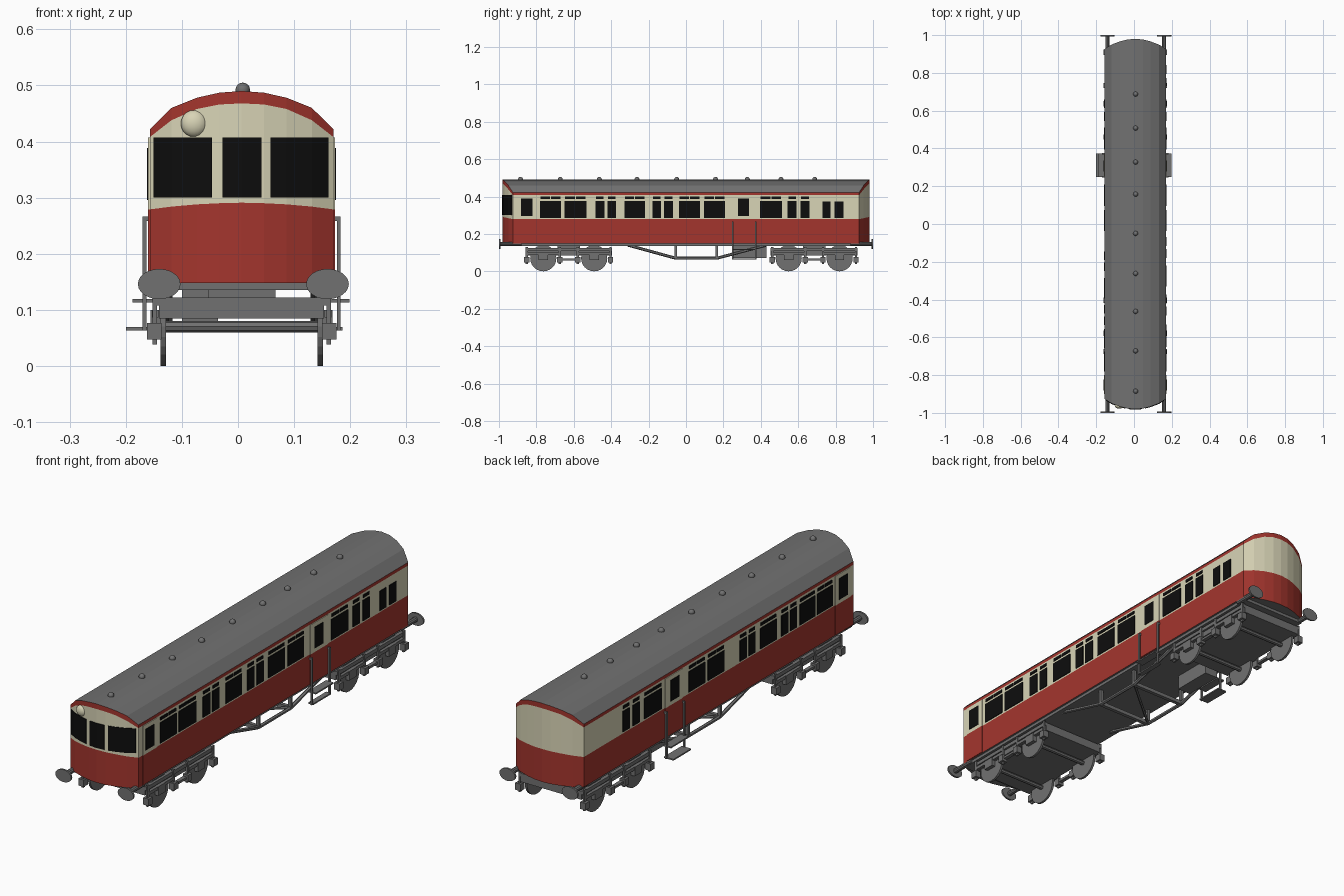
import bpy, bmesh, math
from mathutils import Vector

if "Cube" in bpy.data.objects:
    bpy.data.objects.remove(bpy.data.objects["Cube"])

CX, HW = 0.0065, 0.1635          # body centre line and half width


def material(name, rgb):
    m = bpy.data.materials.new(name)
    m.diffuse_color = (*rgb, 1)
    m.use_nodes = True
    m.node_tree.nodes["Principled BSDF"].inputs["Base Color"].default_value = m.diffuse_color
    return m


RED = material("red_paint", (0.37, 0.036, 0.027))
CREAM = material("cream_paint", (0.69, 0.66, 0.47))
GREY = material("grey_metal", (0.165, 0.165, 0.165))
BLACK = material("black_glass", (0.004, 0.004, 0.004))


def finish(name, bm, *mats):
    bmesh.ops.recalc_face_normals(bm, faces=bm.faces)
    me = bpy.data.meshes.new(name)
    bm.to_mesh(me)
    bm.free()
    for m in mats:
        me.materials.append(m)
    ob = bpy.data.objects.new(name, me)
    bpy.context.collection.objects.link(ob)
    return ob


def box(name, x0, x1, y0, y1, z0, z1, mat=GREY):
    bm = bmesh.new()
    bmesh.ops.create_cube(bm, size=1)
    for v in bm.verts:
        v.co = ((x0 + x1) / 2 + v.co.x * (x1 - x0), (y0 + y1) / 2 + v.co.y * (y1 - y0),
                (z0 + z1) / 2 + v.co.z * (z1 - z0))
    return finish(name, bm, mat)


def side_box(name, s, a, b, *rest):
    """Box between distances a and b from the centre line, on side s."""
    x = sorted((CX + s * a, CX + s * b))
    return box(name, *x, *rest)


def rod(name, p, q, r, sides=8, mat=GREY):
    p, q = Vector(p), Vector(q)
    bm = bmesh.new()
    bmesh.ops.create_cone(bm, cap_ends=True, segments=sides, radius1=r, radius2=r, depth=(q - p).length)
    rot = (q - p).to_track_quat('Z', 'Y')
    for v in bm.verts:
        v.co = rot @ v.co + (p + q) / 2
    return finish(name, bm, mat)


def ball(name, c, r, mat, u=16, v_seg=10):
    bm = bmesh.new()
    bmesh.ops.create_uvsphere(bm, u_segments=u, v_segments=v_seg, radius=1)
    for v in bm.verts:
        v.co = [c[i] + v.co[i] * r[i] for i in range(3)]
    ob = finish(name, bm, mat)
    ob.data.shade_smooth()
    return ob


# Body: columns across the bowed ends (offset, end y, waist z, trim z, roof z)
half = [(0.0, 0.98, 0.291, 0.468, 0.490), (0.04, 0.977, 0.290, 0.466, 0.487),
        (0.08, 0.967, 0.288, 0.458, 0.478), (0.125, 0.950, 0.284, 0.438, 0.460),
        (HW, 0.926, 0.279, 0.408, 0.422)]
cols = [(-c[0], *c[1:]) for c in half[:0:-1]] + half
bm = bmesh.new()
ends = []
for s in (-1, 1):
    ends.append([[bm.verts.new((CX + o, s * y, z)) for z in (0.148, w, t, r)] for o, y, w, t, r in cols])


def quad(a, b, c, d, idx):
    bm.faces.new((a, b, c, d)).material_index = idx


for e in ends:
    for a, b in zip(e, e[1:]):
        for k, idx in enumerate((0, 1, 0)):
            quad(a[k], b[k], b[k + 1], a[k + 1], idx)
f, r = ends
for i in (0, -1):
    for k, idx in enumerate((0, 1, 0)):
        quad(f[i][k], r[i][k], r[i][k + 1], f[i][k + 1], idx)
for i in range(len(cols) - 1):
    quad(f[i][3], f[i + 1][3], r[i + 1][3], r[i][3], 2)
    quad(f[i][0], f[i + 1][0], r[i + 1][0], r[i][0], 2)
finish("coach_body", bm, RED, CREAM, GREY)


# Front windows, following the bowed end
def front_y(o):
    for a, b in zip(cols, cols[1:]):
        if a[0] <= o <= b[0] + 1e-6:
            t = (o - a[0]) / (b[0] - a[0])
            return -(a[1] + t * (b[1] - a[1]))


for x0, x1 in ((-0.151, -0.046), (-0.028, 0.042), (0.058, 0.161)):
    o0, o1 = x0 - CX, x1 - CX
    offs = [o0] + [c[0] for c in cols if o0 < c[0] < o1] + [o1]
    bm = bmesh.new()
    st = [[bm.verts.new((CX + o, front_y(o) + d, z)) for d, z in
           ((0.002, 0.30), (-0.003, 0.30), (-0.003, 0.407), (0.002, 0.407))] for o in offs]
    for a, b in zip(st, st[1:]):
        for k in range(4):
            quad(a[k], b[k], b[(k + 1) % 4], a[(k + 1) % 4], 0)
    bm.faces.new(st[0])
    bm.faces.new(st[-1])
    finish("front_window", bm, BLACK)

# Side windows with small top lights
G0, G1 = HW - 0.002, HW + 0.003
common = [(0.395, 0.512), (0.544, 0.592), (0.613, 0.66), (0.096, 0.208), (-0.037, 0.075)]
right = common + [(-0.78, -0.667), (-0.65, -0.533), (-0.485, -0.437), (-0.42, -0.373),
                  (-0.33, -0.219), (-0.18, -0.133), (-0.117, -0.07)]
left = common + [(-0.78, -0.675), (-0.66, -0.555), (-0.535, -0.49), (-0.475, -0.43),
                 (-0.395, -0.285), (-0.25, -0.205), (-0.19, -0.145)]
for s, wins in ((1, right), (-1, left)):
    for y0, y1 in wins:
        side_box("side_window", s, G0, G1, y0, y1, 0.286, 0.376, BLACK)
        n = 2 if y1 - y0 > 0.08 else 1
        w = (y1 - y0) / n
        for k in range(n):
            side_box("top_light", s, G0, G1, y0 + k * w + 0.003, y0 + (k + 1) * w - 0.003,
                     0.386, 0.399, BLACK)
for y0, y1 in ((0.73, 0.773), (0.795, 0.843)):
    side_box("washroom_window", 1, G0, G1, y0, y1, 0.286, 0.372, BLACK)

for s in (-1, 1):
    # Doors: two-colour plates with a window
    for y0, y1, w0, w1 in ((-0.9, -0.8, -0.882, -0.822), (0.252, 0.37, 0.277, 0.336)):
        side_box("door_lower", s, G0, HW + 0.003, y0, y1, 0.15, 0.279, RED)
        side_box("door_upper", s, G0, HW + 0.003, y0, y1, 0.279, 0.407, CREAM)
        side_box("door_window", s, G0, HW + 0.005, w0, w1, 0.296, 0.388, BLACK)
    # Door handrails reaching down to the steps
    for y in (0.25, 0.372):
        side_box("handrail", s, HW + 0.006, HW + 0.013, y - 0.004, y + 0.004, 0.063, 0.266)
        side_box("handrail_bracket", s, HW, HW + 0.013, y - 0.004, y + 0.004, 0.258, 0.266)
    # Truss rods
    x = CX + s * 0.13
    pts = [(-0.31, 0.14), (-0.055, 0.07), (0.165, 0.07), (0.43, 0.14)]
    for (ya, za), (yb, zb) in zip(pts, pts[1:]):
        rod("truss_rod", (x, ya, za), (x, yb, zb), 0.008, 6)
    for y in (-0.055, 0.165):
        side_box("truss_post", s, 0.123, 0.137, y - 0.006, y + 0.006, 0.07, 0.14)
    # Buffers
    for e in (-1, 1):
        bx = CX + 0.003 + s * 0.15
        rod("buffer_shaft", (bx, e * 0.88, 0.146), (bx, e * 0.992, 0.146), 0.011, 10)
        b = rod("buffer_head", (0, e * 0.992, 0), (0, e, 0), 1, 24)
        for v in b.data.vertices:
            v.co.x, v.co.z = bx + v.co.x * 0.038, 0.146 + v.co.z * 0.027

# Footsteps below the passenger doors
box("upper_step_left", -0.188, -0.15, 0.25, 0.372, 0.113, 0.119)
box("lower_step_left", -0.2, -0.155, 0.25, 0.372, 0.063, 0.069)
box("upper_step_right", 0.163, 0.199, 0.25, 0.372, 0.113, 0.119)
box("lower_step_right", 0.163, 0.186, 0.25, 0.372, 0.063, 0.069)

# Underframe
box("floor_frame", CX - 0.155, CX + 0.155, -0.93, 0.93, 0.135, 0.149)
for y in (-0.055, 0.165):
    box("truss_cross_beam", CX - 0.13, CX + 0.13, y - 0.008, y + 0.008, 0.063, 0.079)
rod("truss_brace", (CX - 0.13, -0.055, 0.071), (CX + 0.13, 0.165, 0.071), 0.006, 6)
box("battery_box", -0.1, -0.036, 0.25, 0.43, 0.072, 0.136)

# Bogies
for mid in (-0.627, 0.685):
    box("bogie_frame", CX - 0.147, CX + 0.147, mid - 0.232, mid + 0.232, 0.085, 0.122)
    box("bogie_pivot", CX - 0.06, CX + 0.06, mid - 0.06, mid + 0.06, 0.12, 0.136)
    for s in (-1, 1):
        side_box("bogie_side_bar", s, 0.145, 0.156, mid - 0.232, mid + 0.232, 0.108, 0.124)
        side_box("bolster_spring", s, 0.145, 0.162, mid - 0.045, mid + 0.045, 0.058, 0.068)
        for wy in (mid - 0.136, mid + 0.136):
            x = CX + s * 0.14
            rod("wheel", (x - 0.005, wy, 0.07), (x + 0.005, wy, 0.07), 0.07, 24)
            side_box("axle_box", s, 0.144, 0.162, wy - 0.025, wy + 0.025, 0.06, 0.1)
            side_box("leaf_spring", s, 0.148, 0.16, wy - 0.085, wy + 0.085, 0.086, 0.1)
            for e in (-1, 1):
                hy = wy + e * 0.088
                side_box("spring_hanger", s, 0.151, 0.159, hy - 0.006, hy + 0.006, 0.038, 0.13)
                side_box("spring_seat", s, 0.143, 0.169, hy - 0.014, hy + 0.014, 0.047, 0.077)
    for wy in (mid - 0.136, mid + 0.136):
        rod("axle", (CX - 0.14, wy, 0.07), (CX + 0.14, wy, 0.07), 0.01, 8)

# Roof vents and front lamp
for y in (-0.885, -0.672, -0.463, -0.262, -0.05, 0.158, 0.328, 0.508, 0.688):
    ball("roof_vent", (CX + 0.002, y, 0.492), (0.013, 0.013, 0.013), GREY, 12, 8)
ball("front_lamp", (-0.078, -0.962, 0.432), (0.024, 0.016, 0.024), CREAM)
